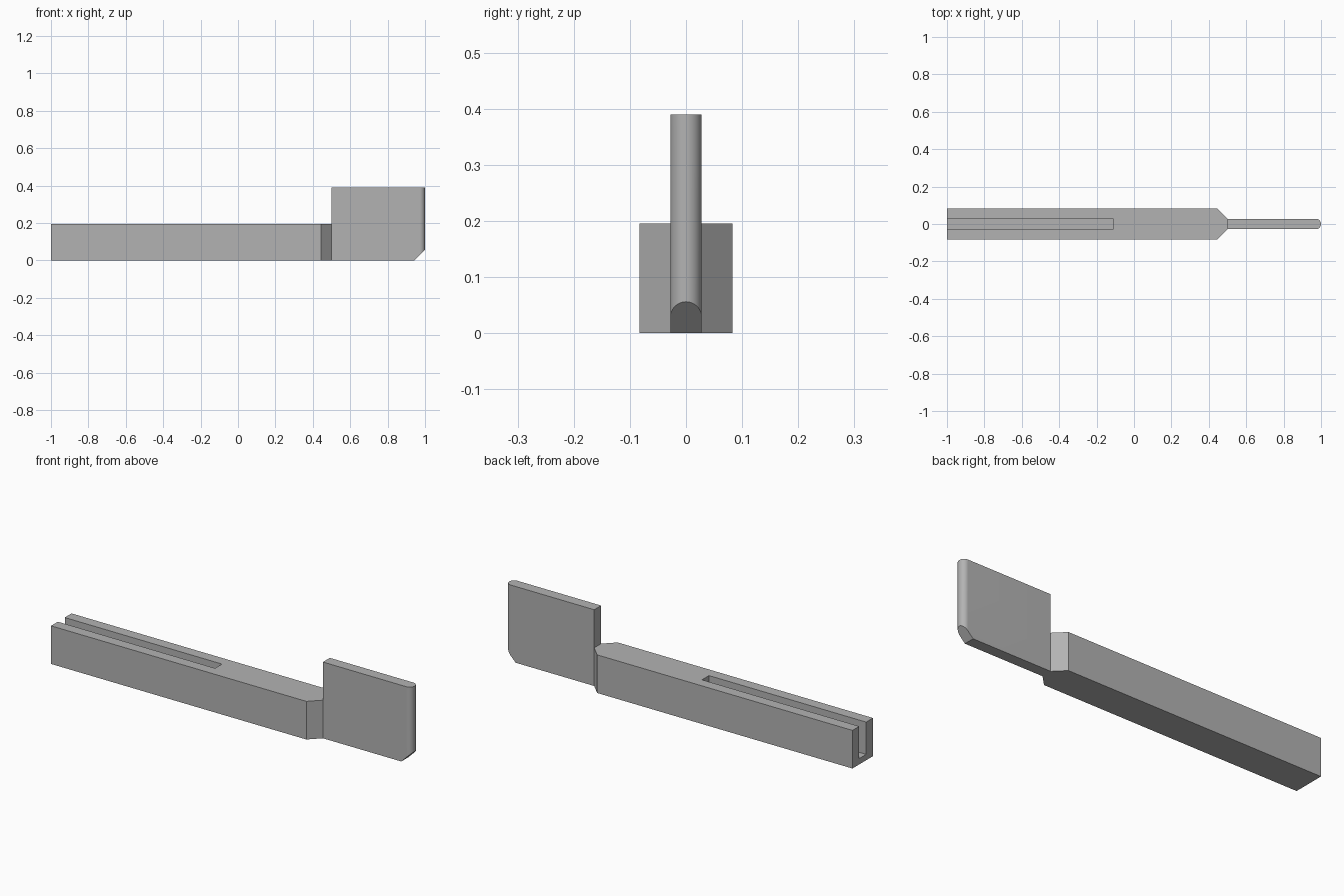
import bpy
import bmesh
from math import pi, sin, cos

cube = bpy.data.objects.get("Cube")
if cube:
    bpy.data.objects.remove(cube, do_unlink=True)

BODY_HEIGHT, BODY_HALF = 0.195, 0.083
BLADE_HEIGHT, BLADE_HALF = 0.39, 0.028
NECK, SHOULDER = 0.5, 0.445
CHAMFER = 0.056

grey = bpy.data.materials.new("plain grey")
grey.use_nodes = True
grey.diffuse_color = (0.45, 0.45, 0.45, 1)
grey.node_tree.nodes["Principled BSDF"].inputs["Base Color"].default_value = grey.diffuse_color


def extrude_plan(name, outline, bottom, top, cut=None):
    """Extrude a plan outline upward, optionally trimming it with a plane."""
    bm = bmesh.new()
    face = bm.faces.new([bm.verts.new((x, y, bottom)) for x, y in outline])
    result = bmesh.ops.extrude_face_region(bm, geom=[face])
    raised = [v for v in result["geom"] if isinstance(v, bmesh.types.BMVert)]
    bmesh.ops.translate(bm, verts=raised, vec=(0, 0, top - bottom))
    if cut:
        bmesh.ops.bisect_plane(bm, geom=bm.verts[:] + bm.edges[:] + bm.faces[:],
                               plane_co=cut[0], plane_no=cut[1], clear_outer=True)
        bmesh.ops.holes_fill(bm, edges=[e for e in bm.edges if e.is_boundary])
    bmesh.ops.recalc_face_normals(bm, faces=bm.faces[:])
    mesh = bpy.data.meshes.new(name)
    bm.to_mesh(mesh)
    bm.free()
    mesh.materials.append(grey)
    obj = bpy.data.objects.new(name, mesh)
    bpy.context.collection.objects.link(obj)
    return obj


def activate(obj):
    bpy.ops.object.select_all(action="DESELECT")
    obj.select_set(True)
    bpy.context.view_layer.objects.active = obj


# Body: long bar tapering to the neck
body = extrude_plan("body", [(-1, -BODY_HALF), (SHOULDER, -BODY_HALF), (NECK, -BLADE_HALF),
                             (NECK, BLADE_HALF), (SHOULDER, BODY_HALF), (-1, BODY_HALF)],
                    0, BODY_HEIGHT)

# Slot: open at the end and top, leaving a thin floor
slot = extrude_plan("slot_cutter", [(-1.1, -0.028), (-0.11, -0.028), (-0.11, 0.028), (-1.1, 0.028)],
                    0.03, 0.3)
slot.hide_render = True
cutting = body.modifiers.new("slot", "BOOLEAN")
cutting.operation = "DIFFERENCE"
cutting.solver = "EXACT"
cutting.object = slot
activate(body)
bpy.ops.object.modifier_apply(modifier=cutting.name)
bpy.data.objects.remove(slot, do_unlink=True)

# Blade: tall plate with a rounded tip and a chamfered lower corner
STEPS = 24
tip = [(1 - BLADE_HALF + BLADE_HALF * cos(a), BLADE_HALF * sin(a))
       for a in (-pi / 2 + pi * i / STEPS for i in range(STEPS + 1))]
blade = extrude_plan("blade", [(NECK, -BLADE_HALF)] + tip + [(NECK, BLADE_HALF)],
                     0, BLADE_HEIGHT, cut=((1, 0, CHAMFER), (1, 0, -1)))
activate(blade)
bpy.ops.object.shade_smooth_by_angle(angle=pi / 6)
